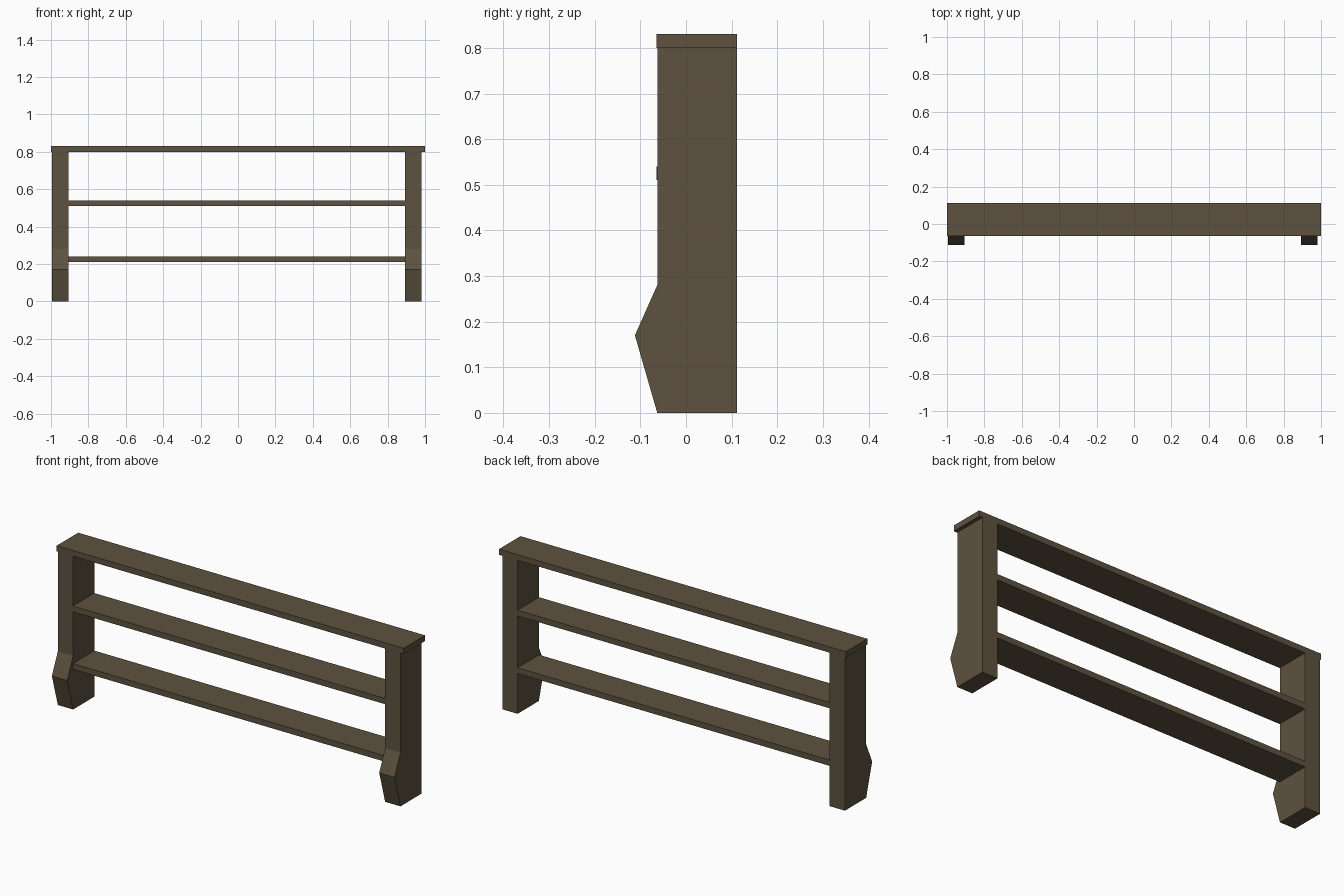
import bpy, bmesh

if "Cube" in bpy.data.objects:
    bpy.data.objects.remove(bpy.data.objects["Cube"])

wood = bpy.data.materials.new("dark_wood")
wood.diffuse_color = (0.11, 0.085, 0.05, 1)
wood.use_nodes = True
wood.node_tree.nodes["Principled BSDF"].inputs["Base Color"].default_value = wood.diffuse_color


def extrude_profile(name, profile, x0, x1):
    """Extrude a closed (y, z) profile along x from x0 to x1."""
    bm = bmesh.new()
    face = bm.faces.new([bm.verts.new((x0, y, z)) for y, z in profile])
    ext = bmesh.ops.extrude_face_region(bm, geom=[face])
    moved = [g for g in ext["geom"] if isinstance(g, bmesh.types.BMVert)]
    bmesh.ops.translate(bm, verts=moved, vec=(x1 - x0, 0, 0))
    bmesh.ops.recalc_face_normals(bm, faces=bm.faces)
    mesh = bpy.data.meshes.new(name)
    bm.to_mesh(mesh)
    bm.free()
    mesh.materials.append(wood)
    obj = bpy.data.objects.new(name, mesh)
    bpy.context.collection.objects.link(obj)
    return obj


def board(name, x0, x1, z0, z1):
    front, back = -0.065, 0.112
    extrude_profile(name, [(front, z0), (back, z0), (back, z1), (front, z1)], x0, x1)


# Side legs with a pointed bulge at the front foot
leg = [(-0.063, 0), (0.112, 0), (0.112, 0.8), (-0.063, 0.8),
       (-0.063, 0.28), (-0.112, 0.17)]
extrude_profile("left_leg", leg, -0.995, -0.907)
extrude_profile("right_leg", leg, 0.893, 0.981)

# Top board and the two shelves between the legs
board("top_board", -1.0, 1.0, 0.8, 0.83)
for name, z in (("lower_shelf", 0.21), ("middle_shelf", 0.51)):
    board(name, -0.907, 0.893, z, z + 0.03)
